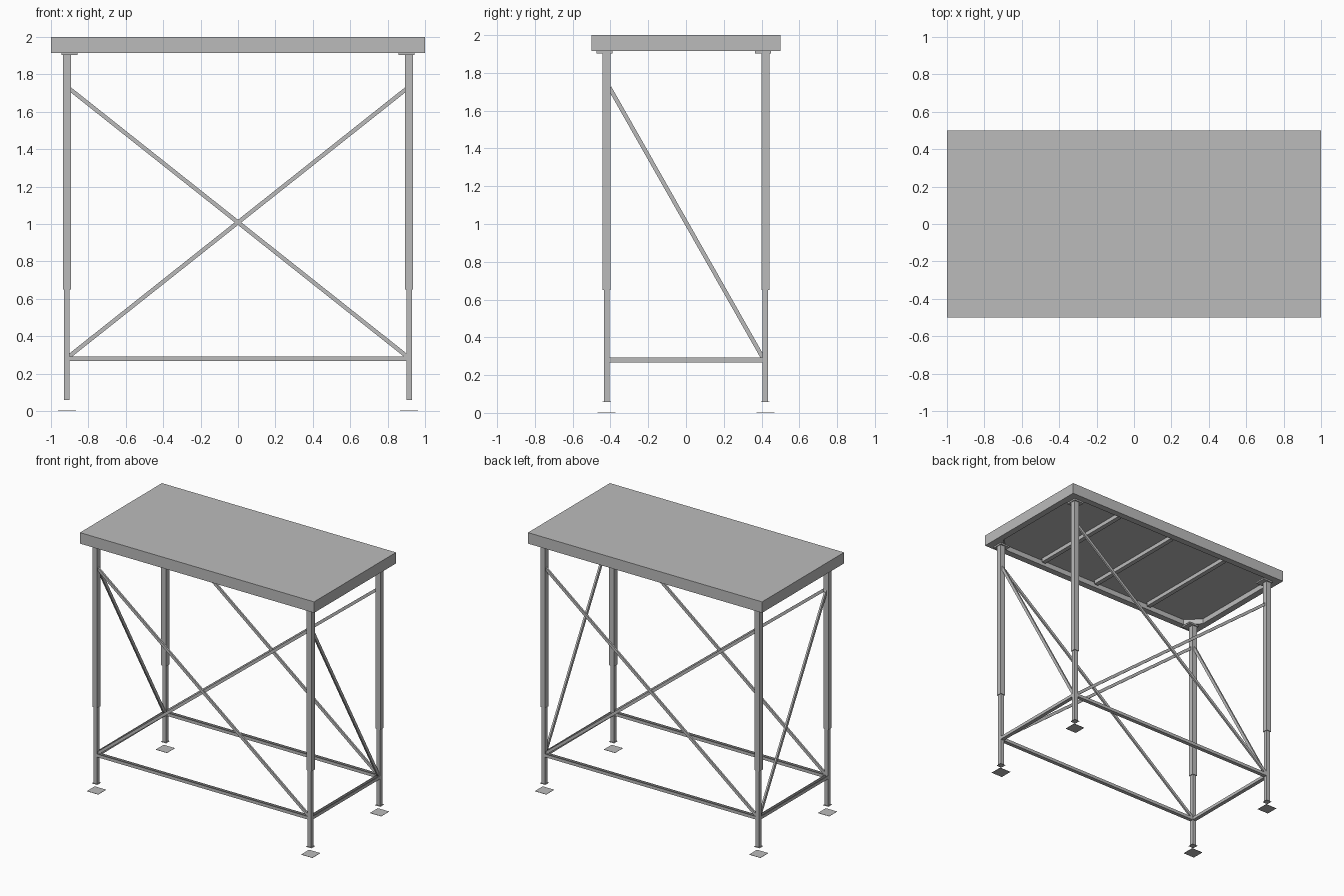
import bpy
import bmesh
from mathutils import Vector

cube = bpy.data.objects.get("Cube")
if cube:
    bpy.data.objects.remove(cube, do_unlink=True)

grey = bpy.data.materials.new("plain_grey")
grey.use_nodes = True
grey.diffuse_color = (0.5, 0.5, 0.5, 1)
grey.node_tree.nodes["Principled BSDF"].inputs["Base Color"].default_value = grey.diffuse_color


def finish(name, bm):
    bmesh.ops.recalc_face_normals(bm, faces=bm.faces)
    mesh = bpy.data.meshes.new(name)
    bm.to_mesh(mesh)
    bm.free()
    mesh.materials.append(grey)
    obj = bpy.data.objects.new(name, mesh)
    bpy.context.collection.objects.link(obj)
    return obj


def sweep(name, start, end, profile, up=(0, 0, 1)):
    """Extrude a closed (side, up) profile straight from start to end."""
    start, end = Vector(start), Vector(end)
    along = (end - start).normalized()
    side = along.cross(Vector(up)).normalized()
    rise = side.cross(along)
    bm = bmesh.new()
    rings = [[bm.verts.new(p + side * a + rise * b) for a, b in profile]
             for p in (start, end)]
    count = len(profile)
    for ring in rings:
        bm.faces.new(ring)
    for i in range(count):
        j = (i + 1) % count
        bm.faces.new((rings[0][i], rings[0][j], rings[1][j], rings[1][i]))
    return finish(name, bm)


def rect(w, h):
    w, h = w / 2, h / 2
    return [(-w, -h), (w, -h), (w, h), (-w, h)]


def channel(w, h, t):
    w, h = w / 2, h / 2
    return [(-w, -h), (w, -h), (w, h), (w - t, h),
            (w - t, t - h), (t - w, t - h), (t - w, h), (-w, h)]


def box(name, x, y, z0, z1, w, d):
    return sweep(name, (x, y, z0), (x, y, z1), rect(w, d), up=(0, 1, 0))


TOP, BOTTOM, RECESS = 2.0, 1.915, 1.955
LEG_X, LEG_Y = 0.915, 0.42
RAIL_Z, BRACE_LOW, BRACE_HIGH = 0.28, 0.295, 1.722

# Table top: slab with a shallow chamfered recess underneath
box("table_top", 0, 0, RECESS, TOP, 2, 1)
bm = bmesh.new()
ix, iy, cut = 0.95, 0.45, 0.1
octagon = [(-ix + cut, -iy), (ix - cut, -iy), (ix, -iy + cut), (ix, iy - cut),
           (ix - cut, iy), (-ix + cut, iy), (-ix, iy - cut), (-ix, -iy + cut)]
corners = [(-1, -0.5), (1, -0.5), (1, 0.5), (-1, 0.5)]
low, high = [[[bm.verts.new((x, y, z)) for x, y in loop] for loop in (octagon, corners)]
             for z in (BOTTOM, RECESS)]
for i in range(8):
    j = (i + 1) % 8
    bm.faces.new((low[0][i], low[0][j], high[0][j], high[0][i]))
for i in range(4):
    j = (i + 1) % 4
    a, b, c = 2 * i, 2 * i + 1, (2 * i + 2) % 8
    bm.faces.new((low[1][i], low[1][j], high[1][j], high[1][i]))
    for level in (low, high):
        inner, outer = level
        bm.faces.new((outer[i], outer[j], inner[b], inner[a]))
        bm.faces.new((outer[j], inner[c], inner[b]))
finish("table_top_rim", bm)

# Stiffeners under the top
for x, label in ((-0.5, "right"), (0, "middle"), (0.5, "left")):
    box("stiffener_" + label, x, 0, RECESS - 0.03, RECESS, 0.035, 0.86)

# Telescopic legs, mounting plates and feet
for sx, side in ((-1, "right"), (1, "left")):
    for sy, end in ((-1, "front"), (1, "back")):
        tag = f"_{end}_{side}"
        x, y = sx * LEG_X, sy * LEG_Y
        box("leg_sleeve" + tag, x, y, 0.65, BOTTOM, 0.042, 0.042)
        box("leg_inner" + tag, x, y, 0.06, 0.65, 0.03, 0.03)
        box("mounting_plate" + tag, sx * 0.9, y - 0.012, 1.903, BOTTOM, 0.085, 0.085)
        box("leg_cap" + tag, x, y, 0.058, 0.06, 0.045, 0.045)
        box("foot_plate" + tag, x, y, 0, 0.002, 0.096, 0.096)

# Lower rails
rail = channel(0.03, 0.024, 0.006)
brace = rect(0.014, 0.022)
for s, end in ((-1, "front"), (1, "back")):
    y = s * LEG_Y
    sweep("rail_" + end, (-0.9, y, RAIL_Z), (0.9, y, RAIL_Z), rail)
    # Crossed braces on the long sides
    for d, way in ((-1, "a"), (1, "b")):
        sweep(f"brace_{end}_{way}", (d * 0.905, y + d * 0.004, BRACE_HIGH + 0.004),
              (-d * 0.905, y + d * 0.004, BRACE_LOW - 0.004), brace)

# Rails and single braces on the short sides
for s, side in ((-1, "right"), (1, "left")):
    x = s * LEG_X
    sweep("rail_" + side, (x, -0.405, RAIL_Z), (x, 0.405, RAIL_Z), rail)
    sweep("brace_" + side, (x, -0.405, BRACE_HIGH), (x, 0.405, BRACE_LOW), brace)
